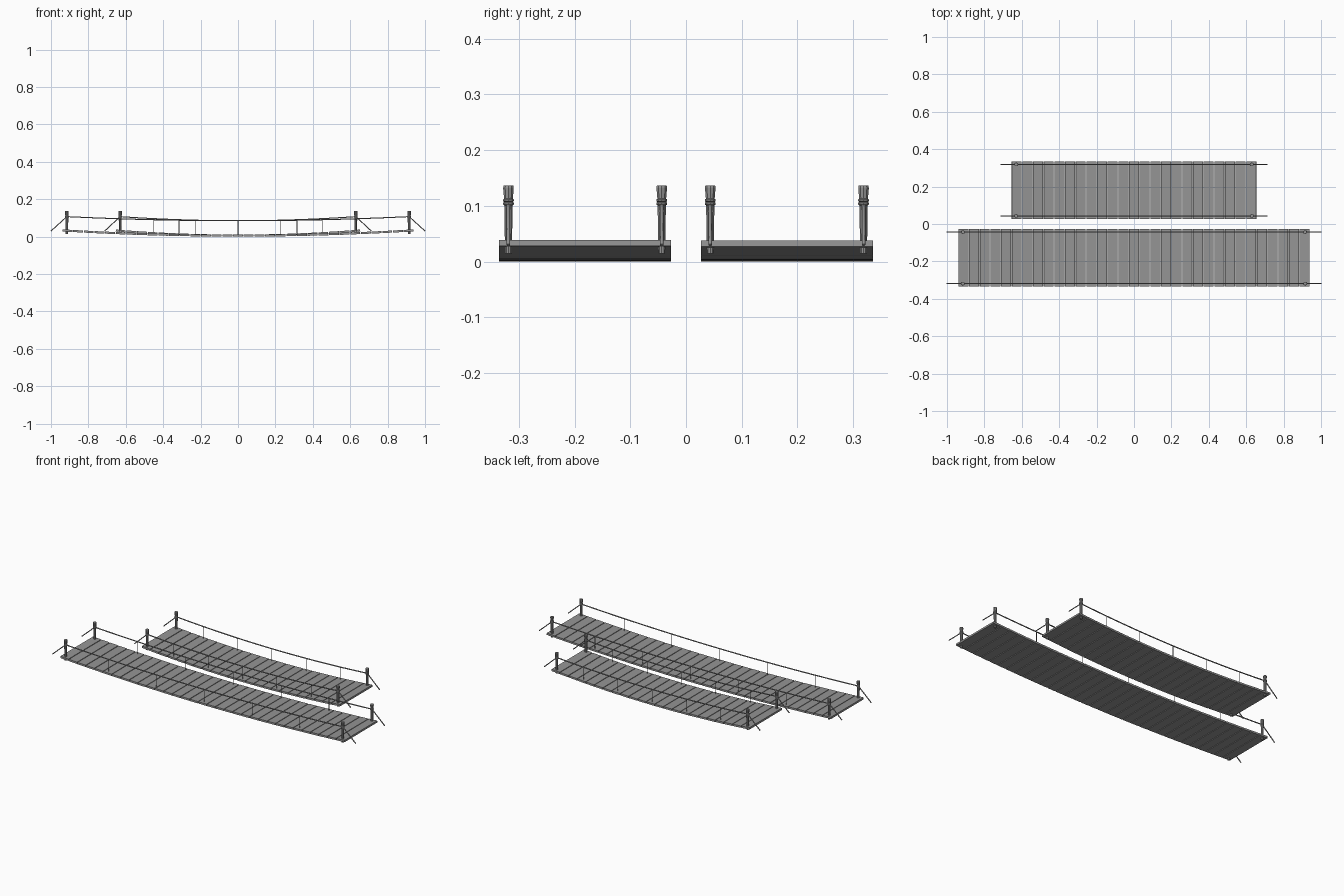
import bpy, bmesh, math
from mathutils import Matrix, Vector

if "Cube" in bpy.data.objects:
    bpy.data.objects.remove(bpy.data.objects["Cube"], do_unlink=True)


def make_material(name, value):
    mat = bpy.data.materials.new(name)
    mat.use_nodes = True
    color = (value, value, value, 1)
    mat.diffuse_color = color
    mat.node_tree.nodes["Principled BSDF"].inputs["Base Color"].default_value = color
    return mat


GREY = make_material("weathered grey", 0.3)


def add_object(name, mesh):
    mesh.materials.clear()
    mesh.materials.append(GREY)
    obj = bpy.data.objects.new(name, mesh)
    bpy.context.collection.objects.link(obj)
    return obj


def finish(name, bm):
    mesh = bpy.data.meshes.new(name)
    bm.to_mesh(mesh)
    bm.free()
    return add_object(name, mesh)


def rope(name, points, radius):
    """Round rope along a path, stored as a mesh."""
    curve = bpy.data.curves.new(name + "_path", "CURVE")
    curve.dimensions = "3D"
    curve.bevel_depth = radius
    curve.bevel_resolution = 1
    curve.use_fill_caps = True
    spline = curve.splines.new("POLY")
    spline.points.add(len(points) - 1)
    for target, point in zip(spline.points, points):
        target.co = (*point, 1)
    helper = bpy.data.objects.new(name + "_path", curve)
    mesh = bpy.data.meshes.new_from_object(helper)
    bpy.data.objects.remove(helper)
    for poly in mesh.polygons:
        poly.use_smooth = True
    return add_object(name, mesh)


def post(name, x, y):
    """Tapered post with a wider head and two rope wraps."""
    bm = bmesh.new()
    profile = [(0.0065, 0.015), (0.0078, 0.1), (0.0082, 0.112), (0.0100, 0.132), (0.0092, 0.137)]
    wraps = [[(0.008, z - 0.003), (0.0102, z - 0.0015), (0.0102, z + 0.0015), (0.008, z + 0.003)]
             for z in (0.104, 0.110)]
    sides = 10
    for section in [profile] + wraps:
        rings = []
        for r, z in section:
            rings.append([bm.verts.new((x + r * math.cos(a), y + r * math.sin(a), z))
                          for a in (math.tau * i / sides for i in range(sides))])
        for low, high in zip(rings, rings[1:]):
            for i in range(sides):
                j = (i + 1) % sides
                bm.faces.new((low[i], low[j], high[j], high[i]))
        bm.faces.new(rings[-1])
        bm.faces.new(rings[0][::-1])
    finish(name, bm)


def bridge(name, planks, centre_y, post_x, anchor_x, deck_rise):
    pitch, thick, width = 0.057, 0.011, 0.308
    half = planks * pitch / 2
    rail_low, rail_high = 0.085, 0.107

    def deck_z(x):
        return thick / 2 + deck_rise * (x / half) ** 2

    def rail_z(x):
        return rail_low + (rail_high - rail_low) * (x / post_x) ** 2

    # Separate planks following the sag
    bm = bmesh.new()
    for i in range(planks):
        x = -half + pitch * (i + 0.5)
        slope = math.atan(2 * deck_rise * x / half ** 2)
        place = (Matrix.Translation((x, centre_y, deck_z(x)))
                 @ Matrix.Rotation(-slope, 4, "Y")
                 @ Matrix.Diagonal((pitch - 0.004, width, thick, 1)))
        bmesh.ops.create_cube(bm, size=1, matrix=place)
    finish(name + "_planks", bm)

    for side, offset in (("front", -0.1375), ("back", 0.1375)):
        y = centre_y + offset
        # Handrail rope with its sloping anchor ends
        path = [Vector((-anchor_x, y, 0.03))]
        for i in range(25):
            x = post_x * (i / 12 - 1)
            path.append(Vector((x, y, rail_z(x))))
        path.append(Vector((anchor_x, y, 0.03)))
        rope(f"{name}_{side}_handrail", path, 0.0032)
        # Thin hangers between rail and deck
        for i in range(1, 6):
            x = post_x * 0.72 * (i - 3) / 2 if post_x < 0.8 else post_x * 0.69 * (i - 3) / 2
            rope(f"{name}_{side}_hanger_{i}",
                 [(x, y, deck_z(x)), (x, y, rail_z(x))], 0.0016)
        for end, sign in (("right", -1), ("left", 1)):
            post(f"{name}_{side}_{end}_post", sign * post_x, y)


bridge("long_bridge", 33, -0.181, 0.915, 1.0, 0.028)
bridge("short_bridge", 23, 0.181, 0.63, 0.713, 0.027)
